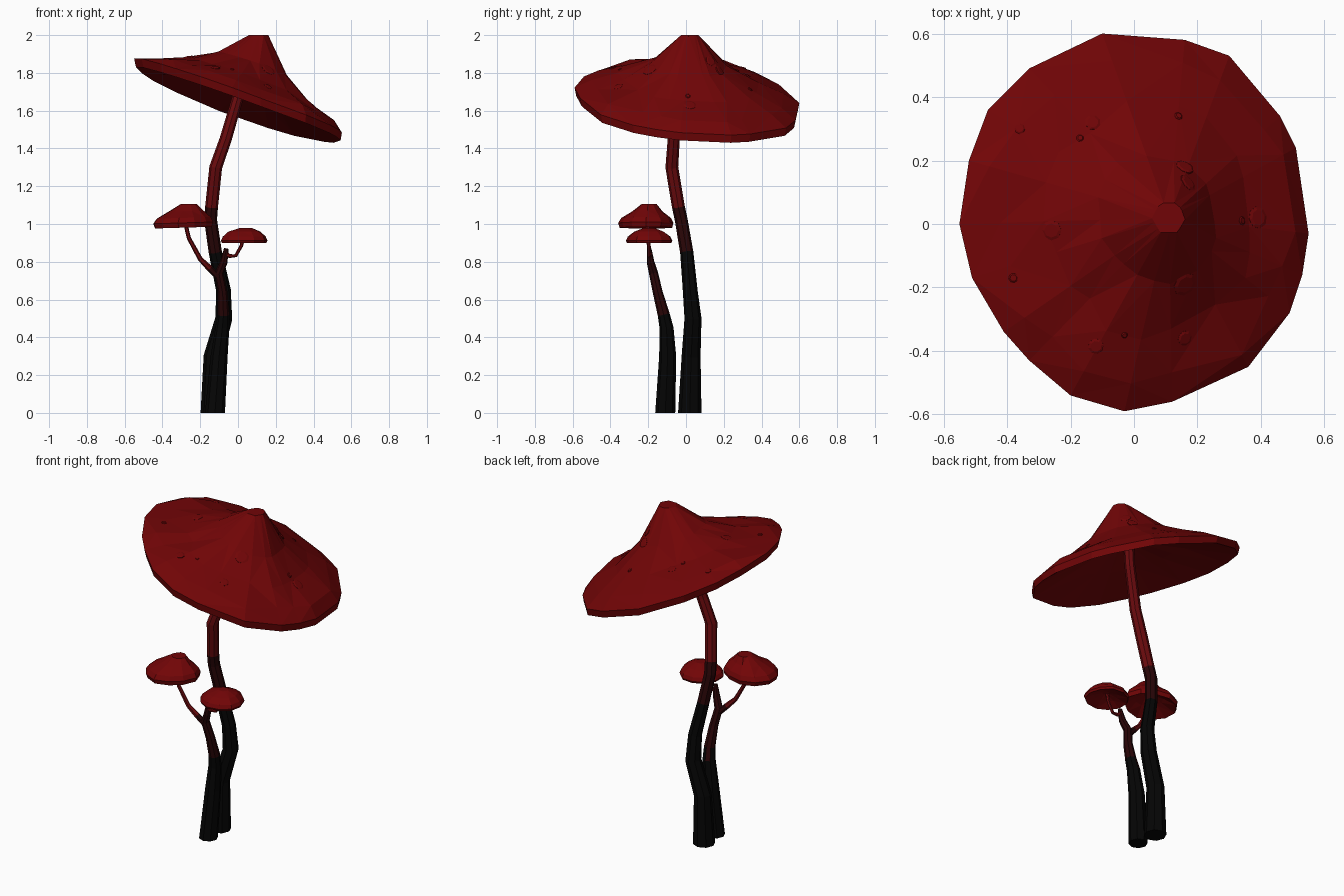
import bpy, bmesh, math, random
from mathutils import Vector
from mathutils.bvhtree import BVHTree

random.seed(4)
cube = bpy.data.objects.get("Cube")
if cube:
    bpy.data.objects.remove(cube, do_unlink=True)


def material(name, rgb):
    m = bpy.data.materials.new(name)
    m.use_nodes = True
    m.diffuse_color = (*rgb, 1)
    bsdf = m.node_tree.nodes["Principled BSDF"]
    bsdf.inputs["Base Color"].default_value = (*rgb, 1)
    return m


CAP_RED = material("cap red", (0.165, 0.0015, 0.002))
STEM_RED = material("stem red", (0.14, 0.003, 0.004))
MAROON = material("dark maroon", (0.022, 0.0015, 0.002))
BLACK = material("charred black", (0.0015, 0.0015, 0.0015))


def finish(bm, name, mats):
    bmesh.ops.recalc_face_normals(bm, faces=bm.faces)
    mesh = bpy.data.meshes.new(name)
    bm.to_mesh(mesh)
    for m in mats:
        mesh.materials.append(m)
    obj = bpy.data.objects.new(name, mesh)
    bpy.context.collection.objects.link(obj)
    return obj


def loft(bm, rings):
    """Skin a list of equal-length point rings and close both ends."""
    loops = [[bm.verts.new(p) for p in ring] for ring in rings]
    n = len(loops[0])
    for a, b in zip(loops, loops[1:]):
        for i in range(n):
            j = (i + 1) % n
            bm.faces.new((a[i], a[j], b[j], b[i]))
    bm.faces.new(loops[0])
    bm.faces.new(loops[-1])


def tube(name, path, mats, limits=(), sides=8):
    """Tapered stem along (x, y, z, radius); colour changes at heights."""
    bm = bmesh.new()
    pts = [Vector(p[:3]) for p in path]
    rings = []
    for k, (p, row) in enumerate(zip(pts, path)):
        d = (pts[min(k + 1, len(pts) - 1)] - pts[max(k - 1, 0)]).normalized()
        if p.z == 0:
            d = Vector((0, 0, 1))
        u = Vector((0, 1, 0)).cross(d).normalized()
        v = d.cross(u)
        rings.append([p + row[3] * (math.cos(a) * u + math.sin(a) * v)
                      for a in (math.tau * i / sides for i in range(sides))])
    loft(bm, rings)
    for f in bm.faces:
        f.material_index = sum(f.calc_center_median().z > h for h in limits)
    return finish(bm, name, mats)


def cap(name, rim, apex, height, profile, wobble, plane):
    """Faceted cap: rings shrink from the rim to the apex over a rim surface."""
    bm = bmesh.new()
    ax, ay = apex
    rings = []
    for k, (t, h) in enumerate(profile):
        ring = []
        for x, y in rim:
            s = t
            if k == 0:  # hexagonal tip
                a = math.atan2(y - ay, x - ax) % (math.pi / 3) - math.pi / 6
                reach = math.hypot(x - ax, y - ay)
                s = t * height / (math.cos(a) * reach)
            elif 0.2 < t < 0.9:
                s *= 1 + random.uniform(-wobble, wobble)
            px, py = ax + (x - ax) * s, ay + (y - ay) * s
            floor = plane(ax, ay) if k == 0 else plane(px, py)
            ring.append((px, py, floor + h * height))
        rings.append(ring)
    loft(bm, rings)
    bmesh.ops.triangulate(bm, faces=[f for f in bm.faces if len(f.verts) == 4])
    return finish(bm, name, [CAP_RED])


def round_rim(cx, cy, rx, ry, n):
    return [(cx + rx * random.uniform(0.95, 1.03) * math.cos(math.tau * i / n),
             cy + ry * random.uniform(0.95, 1.03) * math.sin(math.tau * i / n))
            for i in range(n)]


# Large tilted cap
RIM = [(.55, -.03), (.51, .24), (.46, .34), (.3, .53), (.16, .58), (-.1, .6),
       (-.33, .49), (-.46, .36), (-.52, .2), (-.55, 0), (-.51, -.17),
       (-.41, -.34), (-.33, -.43), (-.2, -.54), (-.03, -.59), (.12, -.56),
       (.36, -.45), (.49, -.28), (.53, -.16)]
BELL = [(.12, 1), (.34, .57), (.6, .32), (.86, .16), (1, .02),
        (.985, -.09), (.93, -.06), (.5, .18), (.12, .4)]
large_cap = cap("large_cap", RIM, (.11, .02), .39, BELL, .07,
                lambda x, y: 1.65 - .36 * x - .09 * y + .07 * x * x)

# Raised warts lying on the large cap
bm = bmesh.new()
bm.from_mesh(large_cap.data)
tree = BVHTree.FromBMesh(bm)
bm.free()
WARTS = [(-.36, .3, .017), (-.13, .32, .025), (-.17, .27, .012),
         (.14, .34, .013), (.16, .18, .03), (.17, .13, .03), (.39, .02, .035),
         (.34, .01, .014), (-.26, -.02, .032), (-.38, -.17, .015),
         (.16, -.19, .04), (.16, -.36, .025), (-.12, -.385, .025),
         (-.03, -.35, .01)]
bm = bmesh.new()
for x, y, r in WARTS:
    hit, normal, _, _ = tree.ray_cast(Vector((x, y, 3)), Vector((0, 0, -1)))
    turn = normal.to_track_quat('Z', 'Y')
    loft(bm, [[hit + turn @ Vector((s * r * math.cos(a), s * r * math.sin(a), z))
               for a in (math.tau * i / 8 for i in range(8))]
              for s, z in ((1, -.005), (1, .001), (.7, .004))])
finish(bm, "cap_warts", [CAP_RED])

# Small caps: one conical, one domed
CONE = [(.36, 1), (.58, .66), (.9, .34), (1, .1), (.95, -.13), (.5, .2), (.15, .4)]
DOME = [(.36, 1), (.65, .72), (.92, .35), (1, .05), (.95, -.12), (.5, .2), (.15, .4)]
cap("left_small_cap", round_rim(-.295, -.212, .16, .145, 11), (-.26, -.195),
    .11, CONE, .08, lambda x, y: .995 + .03 * (x + .29))
cap("right_small_cap", round_rim(.03, -.195, .13, .125, 11), (.04, -.195),
    .072, DOME, .08, lambda x, y: .908)

# Tall stem
tube("tall_stem", [(-.136, .02, 0, .062), (-.132, .027, .3, .05),
                   (-.075, .037, .5, .045), (-.077, .022, .65, .039),
                   (-.12, .004, .85, .035), (-.145, -.025, 1.02, .034),
                   (-.14, -.04, 1.09, .034), (-.118, -.075, 1.3, .034),
                   (-.065, -.065, 1.45, .032), (.005, -.03, 1.69, .03),
                   (.02, -.02, 1.8, .03)],
     [BLACK, MAROON, STEM_RED], (.85, 1.09))

# Short forked stem and its twigs
tube("short_stem", [(-.122, -.11, 0, .053), (-.1, -.097, .3, .045),
                    (-.083, -.103, .45, .037), (-.077, -.118, .52, .032),
                    (-.082, -.15, .64, .026), (-.1, -.172, .74, .024),
                    (-.075, -.188, .8, .02), (-.062, -.195, .87, .012)],
     [BLACK, MAROON], (.49,))
tube("left_twig", [(-.095, -.165, .71, .018), (-.15, -.18, .765, .017),
                   (-.2, -.192, .815, .013), (-.26, -.2, .925, .011),
                   (-.285, -.205, 1.03, .011)], [MAROON, STEM_RED], (.77,), 6)
tube("right_twig", [(-.068, -.19, .845, .013), (-.045, -.195, .83, .011),
                    (-.012, -.197, .832, .009), (.018, -.197, .885, .009),
                    (.03, -.195, .935, .01)], [STEM_RED], (), 6)
